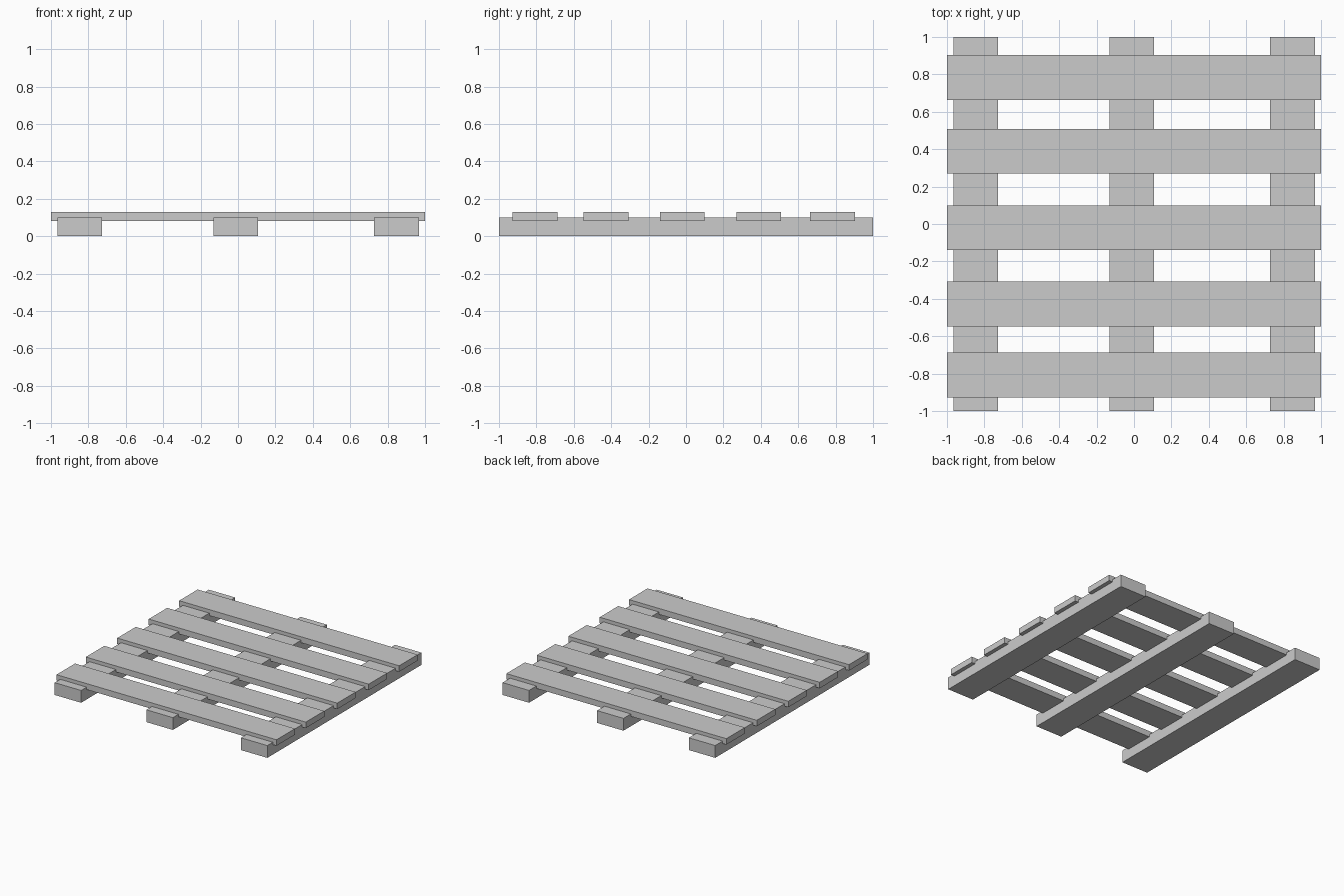
import bpy

if "Cube" in bpy.data.objects:
    bpy.data.objects.remove(bpy.data.objects["Cube"])


def box(name, lo, hi):
    """Axis-aligned board between two corners."""
    centre = [(a + b) / 2 for a, b in zip(lo, hi)]
    bpy.ops.mesh.primitive_cube_add(size=1, location=centre)
    ob = bpy.context.object
    ob.name = name
    ob.scale = [b - a for a, b in zip(lo, hi)]
    bpy.ops.object.transform_apply(location=False, rotation=False, scale=True)
    return ob


HALF = 0.12  # half width of every board

# Runners underneath, front to back
for side, x in (("left", -0.846), ("middle", -0.012), ("right", 0.847)):
    box(f"{side}_runner", (x - HALF, -1, 0), (x + HALF, 1, 0.101))

# Deck slats across, slightly let into the runners
for i, y in enumerate((-0.808, -0.428, -0.02, 0.389, 0.784), 1):
    box(f"deck_slat_{i}", (-1, y - HALF, 0.081), (1, y + HALF, 0.13))
